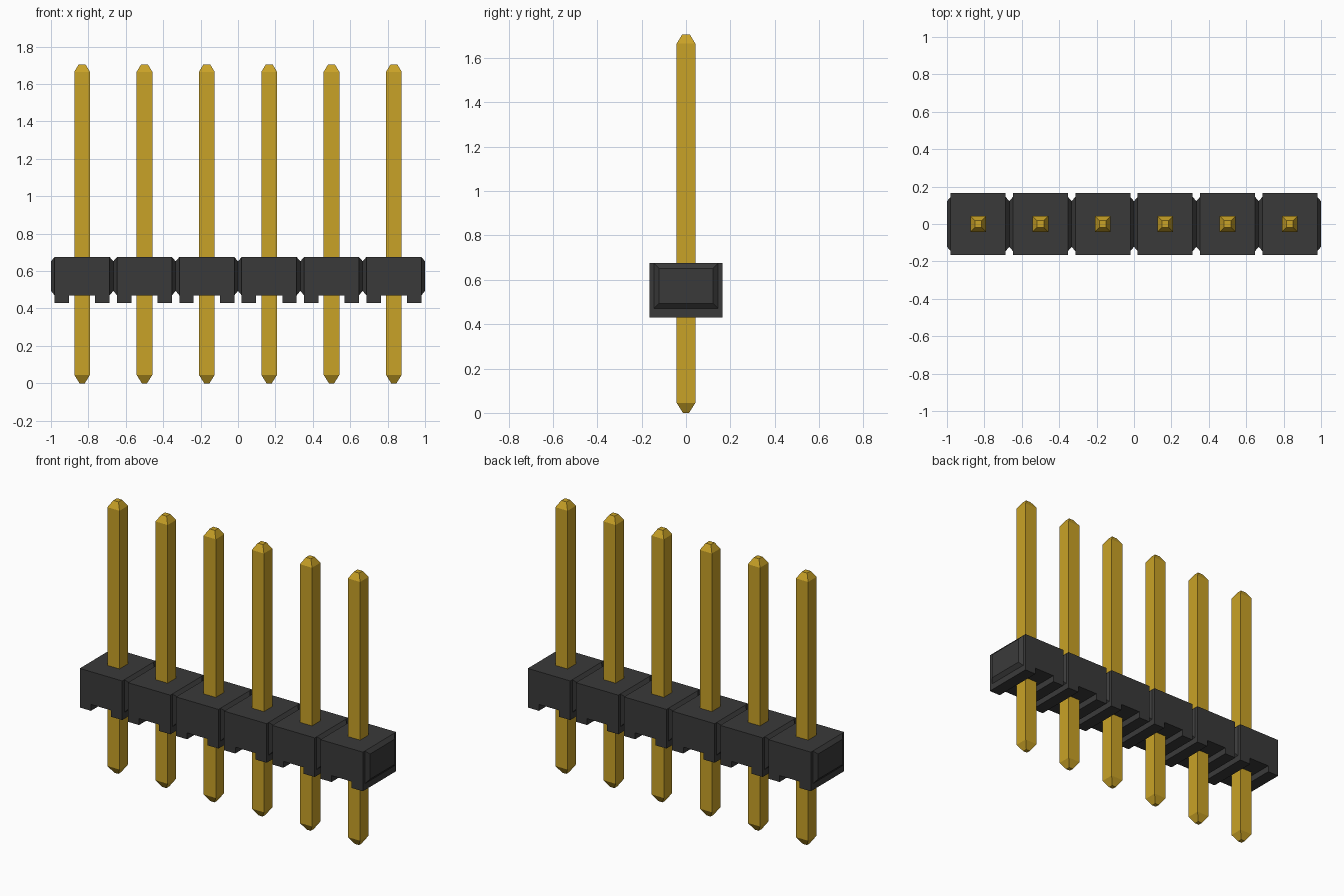
import bpy
import bmesh

default_cube = bpy.data.objects.get("Cube")
if default_cube:
    bpy.data.objects.remove(default_cube, do_unlink=True)

PINS = 6
PITCH = 2 / PINS
BODY_X, BODY_Y = 0.147, 0.165     # half sizes of one housing block
FOOT_Z, BASE_Z, TOP_Z = 0.43, 0.47, 0.675
NOTCH_X = 0.07


def make_material(name, color):
    mat = bpy.data.materials.new(name)
    mat.use_nodes = True
    mat.diffuse_color = color
    mat.node_tree.nodes["Principled BSDF"].inputs["Base Color"].default_value = color
    return mat


def finish(name, bm, mat):
    bmesh.ops.recalc_face_normals(bm, faces=bm.faces)
    mesh = bpy.data.meshes.new(name)
    bm.to_mesh(mesh)
    bm.free()
    mesh.materials.append(mat)
    obj = bpy.data.objects.new(name, mesh)
    bpy.context.collection.objects.link(obj)
    return obj


def loft(bm, rings):
    """Skin a stack of matching vertex rings and cap both ends."""
    loops = [[bm.verts.new(p) for p in ring] for ring in rings]
    for a, b in zip(loops, loops[1:]):
        for i in range(len(a)):
            j = (i + 1) % len(a)
            bm.faces.new((a[i], a[j], b[j], b[i]))
    bm.faces.new(loops[0])
    bm.faces.new(loops[-1])


def square(h, z):
    return [(-h, -h, z), (h, -h, z), (h, h, z), (-h, h, z)]


def side_rect(x, h, z0, z1):
    return [(x, -h, z0), (x, h, z0), (x, h, z1), (x, -h, z1)]


black = make_material("black plastic", (0.042, 0.042, 0.042, 1))
gold = make_material("gold metal", (0.584, 0.361, 0.02, 1))

# Block outline with two feet, extruded front to back
half = [(NOTCH_X, BASE_Z), (NOTCH_X, FOOT_Z), (BODY_X, FOOT_Z), (BODY_X, TOP_Z)]
outline = half + [(-x, z) for x, z in reversed(half)]

for n in range(PINS):
    cx = (n - (PINS - 1) / 2) * PITCH

    # Housing block
    bm = bmesh.new()
    loft(bm, [[(x, y, z) for x, z in outline] for y in (-BODY_Y, BODY_Y)])
    # Tapered joining bosses on both ends
    for s in (-1, 1):
        loft(bm, [side_rect(s * BODY_X, 0.145, BASE_Z, TOP_Z),
                  side_rect(s * PITCH / 2, 0.122, 0.494, 0.652)])
    finish(f"housing_block_{n + 1}", bm, black).location.x = cx

    # Square pin with tapered tips
    bm = bmesh.new()
    loft(bm, [square(0.014, 0), square(0.042, 0.045),
              square(0.042, 1.665), square(0.018, 1.705)])
    finish(f"pin_{n + 1}", bm, gold).location.x = cx
